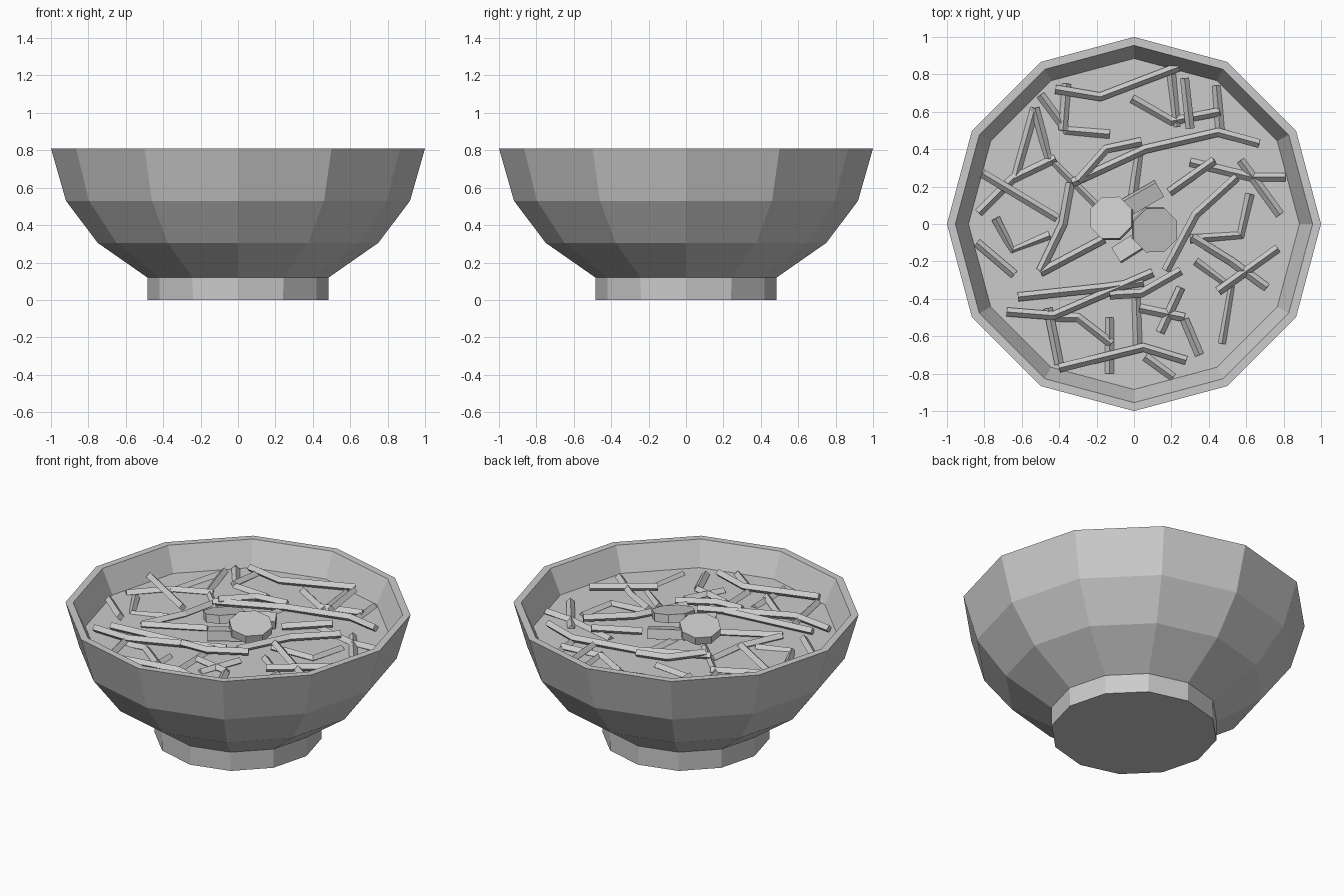
import bpy, bmesh, math, random
from mathutils import Matrix, Vector

random.seed(4)
if "Cube" in bpy.data.objects:
    bpy.data.objects.remove(bpy.data.objects["Cube"])

SIDES = 12
BROTH_Z = 0.66


def material(name, value):
    mat = bpy.data.materials.new(name)
    mat.use_nodes = True
    color = (value, value, value, 1)
    mat.diffuse_color = color
    mat.node_tree.nodes["Principled BSDF"].inputs["Base Color"].default_value = color
    return mat


GREY = material("plain grey", 0.6)


def finish(name, bm):
    mesh = bpy.data.meshes.new(name)
    bmesh.ops.recalc_face_normals(bm, faces=bm.faces)
    bm.to_mesh(mesh)
    bm.free()
    mesh.materials.append(GREY)
    obj = bpy.data.objects.new(name, mesh)
    bpy.context.collection.objects.link(obj)
    return obj


def lathe(name, profile):
    """Turn a (radius, height) profile into a faceted shell, closing both ends."""
    bm = bmesh.new()
    rings = []
    for radius, z in profile:
        turns = [math.tau * i / SIDES for i in range(SIDES)]
        rings.append([bm.verts.new((radius * math.cos(a), radius * math.sin(a), z)) for a in turns])
    for low, high in zip(rings, rings[1:]):
        for i in range(SIDES):
            j = (i + 1) % SIDES
            bm.faces.new((low[i], low[j], high[j], high[i]))
    bm.faces.new(rings[0])
    bm.faces.new(rings[-1])
    return finish(name, bm)


def slice_disc(name, center, radius, tilt_axis, tilt):
    bm = bmesh.new()
    place = (Matrix.Translation(center)
             @ Matrix.Rotation(math.radians(tilt), 4, Vector(tilt_axis))
             @ Matrix.Rotation(math.pi / 8, 4, "Z"))
    bmesh.ops.create_cone(bm, cap_ends=True, segments=8, radius1=radius,
                          radius2=radius, depth=0.05, matrix=place)
    return finish(name, bm)


def block(name, center, size, turn, tilt):
    bm = bmesh.new()
    place = (Matrix.Translation(center)
             @ Matrix.Rotation(math.radians(turn), 4, "Z")
             @ Matrix.Rotation(math.radians(tilt), 4, "X")
             @ Matrix.Diagonal((*size, 1)))
    bmesh.ops.create_cube(bm, size=1, matrix=place)
    return finish(name, bm)


def noodles(name, paths, height, wobble):
    """Sweep a four-sided section along each bent path."""
    curve = bpy.data.curves.new(name, "CURVE")
    curve.dimensions = "3D"
    curve.bevel_depth = 0.024
    curve.bevel_resolution = 0
    curve.use_fill_caps = True
    for path in paths:
        spline = curve.splines.new("POLY")
        spline.points.add(len(path) - 1)
        for point, (x, y) in zip(spline.points, path):
            point.co = (x, y, height + random.uniform(-wobble, wobble), 1)
    curve.materials.append(GREY)
    obj = bpy.data.objects.new(name, curve)
    bpy.context.collection.objects.link(obj)
    for spline in curve.splines:
        spline.use_smooth = False
    return obj


# Bowl shell with its rim and inner wall, the foot, and the broth surface
lathe("bowl", [(0.485, 0.12), (0.75, 0.305), (0.92, 0.53), (1, 0.81),
               (0.955, 0.81), (0.88, BROTH_Z - 0.01), (0.72, 0.35), (0.46, 0.17)])
lathe("foot", [(0.483, 0), (0.485, 0.125)])
lathe("broth", [(0.86, BROTH_Z - 0.06), (0.885, BROTH_Z)])

# Long noodles lying on top
noodles("top_noodles", [
    [(-.42, .72), (-.18, .68), (.24, .84)],
    [(-.33, .22), (.06, .40), (.45, .49), (.67, .43)],
    [(-.81, .27), (-.41, .03)],
    [(-.68, -.47), (-.43, -.49), (.1, -.26)],
    [(-.62, -.39), (-.15, -.34), (.05, -.31)],
    [(-.13, -.38), (.04, -.37), (.25, -.25)],
    [(-.4, -.77), (.05, -.66), (.28, -.73)],
    [(.17, -.25), (.33, .05), (.55, .25)],
    [(.31, -.07), (.52, -.2), (.71, -.34)],
    [(.77, -.13), (.45, -.36)],
    [(-.84, -.1), (-.64, -.27)],
    [(.19, .17), (.43, .34)],
    [(-.3, .23), (-.15, .4), (.04, .44)],
    [(.27, .78), (.3, .51)],
], BROTH_Z + 0.03, 0.012)

# Half-sunk noodles below them
noodles("sunken_noodles", [
    [(-.5, -.25), (-.38, .0), (-.34, .22)],
    [(-.83, .06), (-.65, .24), (-.42, .35)],
    [(-.64, .23), (-.53, .62)],
    [(-.53, .62), (-.46, .36), (-.2, .1)],
    [(-.5, .69), (-.36, .5), (-.13, .48)],
    [(-.01, .67), (.2, .55), (.46, .6)],
    [(.44, .74), (.46, .5)],
    [(.57, .34), (.78, .05)],
    [(.3, .33), (.63, .25), (.81, .25)],
    [(.62, .16), (.57, -.06), (.3, -.08)],
    [(.47, -.64), (.52, -.34), (.33, -.2)],
    [(.27, -.51), (.35, -.7)],
    [(.01, -.35), (.02, -.65)],
    [(-.13, -.5), (-.13, -.8)],
    [(-.44, -.5), (-.3, -.5), (-.12, -.64)],
    [(-.46, -.45), (-.4, -.75)],
    [(-.74, .03), (-.65, -.14), (-.45, -.06)],
    [(-.5, -.26), (-.16, -.08)],
    [(.14, -.58), (.25, -.34)],
    [(.03, -.45), (.27, -.5)],
    [(.06, -.71), (.21, -.82)],
    [(-.01, .12), (.03, .4)],
    [(-.36, .75), (-.38, .5)],
    [(.2, .8), (.23, .52)],
], BROTH_Z + 0.004, 0.01)

# Toppings heaped in the middle
slice_disc("left_slice", (-.12, .03, .725), 0.122, (-1, -1, 0), 13)
slice_disc("right_slice", (.11, -.03, .735), 0.128, (1, 1, 0), 12)
block("back_block", (.04, .135, .695), (.22, .09, .06), 30, 14)
block("front_block", (-.01, -.115, .69), (.2, .09, .06), 32, -8)
